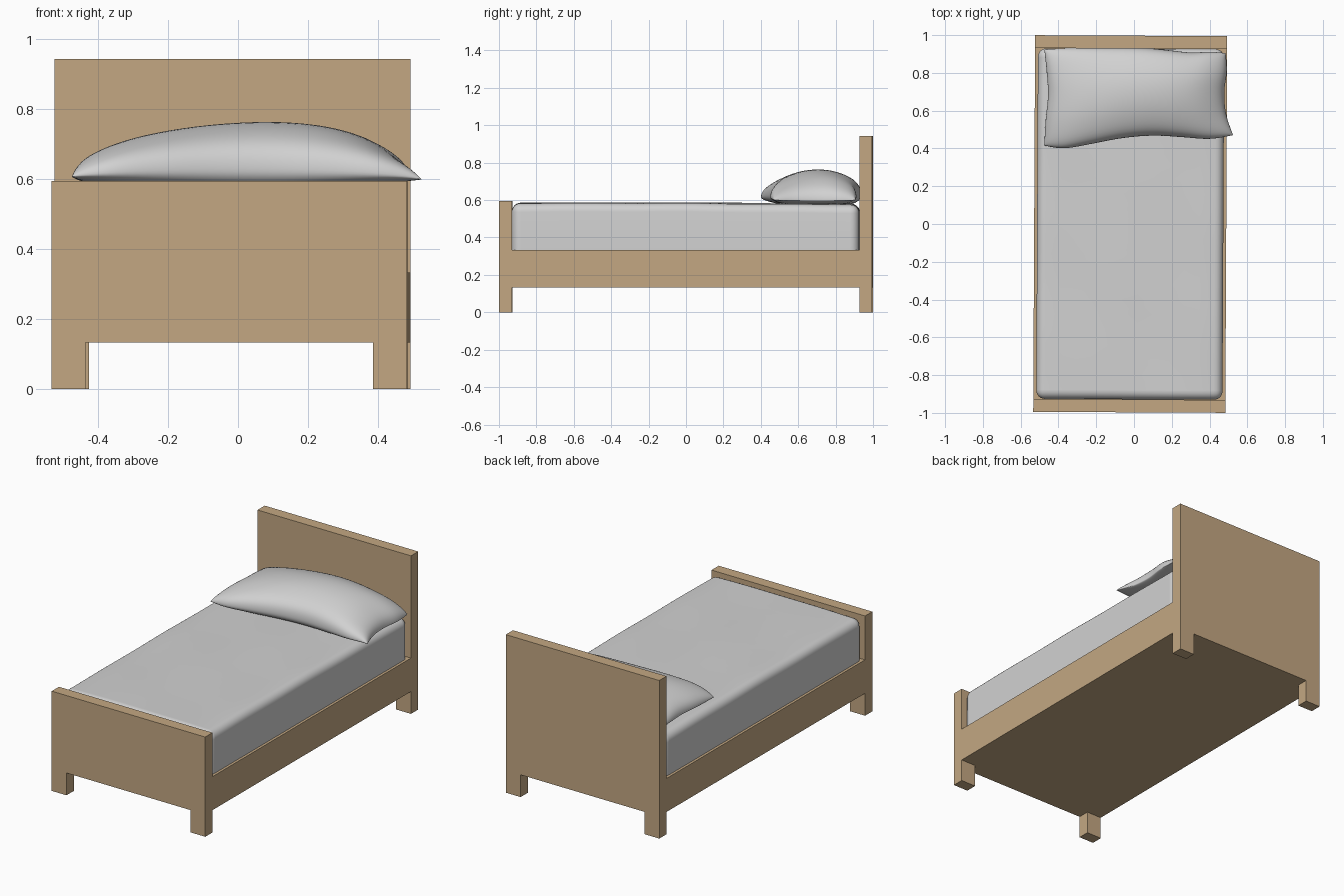
import bpy, bmesh, math
from mathutils import Vector

if "Cube" in bpy.data.objects:
    bpy.data.objects.remove(bpy.data.objects["Cube"])

W, L = 1.017, 1.994          # bed width and length
LEG_W, LEG_H, THICK = 0.098, 0.133, 0.068
RAIL_TOP = 0.333
TURN, SHIFT = -0.005, -0.02  # the bed stands very slightly turned


def material(name, rgb):
    m = bpy.data.materials.new(name)
    m.diffuse_color = (*rgb, 1)
    m.use_nodes = True
    m.node_tree.nodes["Principled BSDF"].inputs["Base Color"].default_value = m.diffuse_color
    return m


wood = material("light wood", (0.55, 0.39, 0.225))
linen = material("off white linen", (0.64, 0.64, 0.64))


def finish(name, bm, mat, turned=True, smooth=None):
    bmesh.ops.recalc_face_normals(bm, faces=bm.faces)
    me = bpy.data.meshes.new(name)
    bm.to_mesh(me)
    bm.free()
    me.materials.append(mat)
    ob = bpy.data.objects.new(name, me)
    bpy.context.collection.objects.link(ob)
    if turned:
        ob.location.x = SHIFT
        ob.rotation_euler.z = TURN
    if smooth:
        bpy.ops.object.select_all(action='DESELECT')
        ob.select_set(True)
        bpy.context.view_layer.objects.active = ob
        bpy.ops.object.shade_smooth_by_angle(angle=math.radians(smooth))
    return ob


def box(bm, lo, hi):
    r = bmesh.ops.create_cube(bm, size=1)
    lo, hi = Vector(lo), Vector(hi)
    for v in r["verts"]:
        v.co = (lo + hi) / 2 + v.co * (hi - lo)


# Head and foot boards: slab with two legs cut from the same outline
def board(name, y0, top):
    h, i = W / 2, W / 2 - LEG_W
    outline = [(-h, 0), (-i, 0), (-i, LEG_H), (i, LEG_H), (i, 0), (h, 0), (h, top), (-h, top)]
    bm = bmesh.new()
    f = bm.faces.new([bm.verts.new((x, y0, z)) for x, z in outline])
    r = bmesh.ops.extrude_face_region(bm, geom=[f])
    for v in r["geom"]:
        if isinstance(v, bmesh.types.BMVert):
            v.co.y += THICK
    finish(name, bm, wood)


board("footboard", -L / 2, 0.595)
board("headboard", L / 2 - THICK, 0.943)

# Solid base between the boards
bm = bmesh.new()
e = L / 2 - THICK
box(bm, (-W / 2, -e, LEG_H), (W / 2, e, RAIL_TOP))
finish("bed_base", bm, wood)

# Mattress: rounded box with a softly uneven top
bm = bmesh.new()
MW, ML, MT = 0.493, 0.928, 0.582
box(bm, (-MW, -ML, RAIL_TOP), (MW, ML, MT))
edges = [ed for ed in bm.edges if max(v.co.z for v in ed.verts) > 0.5]
bmesh.ops.bevel(bm, geom=edges, offset=0.045, segments=6, profile=0.5, affect='EDGES')
for axis, half in ((0, 0.45), (1, 0.88)):
    n = round(half * 2 / 0.08)
    for k in range(n + 1):
        p = Vector((0, 0, 0))
        p[axis] = -half + 2 * half * k / n
        d = Vector((0, 0, 0))
        d[axis] = 1
        bmesh.ops.bisect_plane(bm, geom=bm.verts[:] + bm.edges[:] + bm.faces[:],
                               plane_co=p, plane_no=d)
for v in bm.verts:
    if v.co.z > 0.53:
        x, y = v.co.x, v.co.y
        v.co.z += 0.004 * math.cos(x * 3) - 0.007 * y * (y > 0)
        v.co.z += 0.002 * math.sin(9 * x + 4 * y) * math.sin(7 * y - 2 * x)
finish("mattress", bm, linen, smooth=40)


# Pillow: four wavy edges blended into a sheet, then puffed up
def spline(pts, t):
    n = len(pts) - 1
    i = min(int(t * n), n - 1)
    f = t * n - i
    p = [Vector(pts[max(0, min(n, i + k))]) for k in (-1, 0, 1, 2)]
    return 0.5 * (2 * p[1] + (p[2] - p[0]) * f + (2 * p[0] - 5 * p[1] + 4 * p[2] - p[3]) * f * f
                  + (3 * p[1] - p[0] - 3 * p[2] + p[3]) * f ** 3)


front = [(-.475, .415), (-.37, .40), (-.22, .425), (-.06, .455), (.10, .468), (.25, .46), (.40, .45), (.525, .47)]
back = [(-.475, .925), (-.32, .933), (-.15, .935), (.02, .935), (.17, .922), (.30, .908), (.40, .912), (.485, .905)]
left = [front[0], (-.468, .55), (-.455, .68), (-.462, .80), back[0]]
right = [front[-1], (.488, .58), (.478, .70), (.492, .81), back[-1]]


def sheet(s, t):
    c = [Vector(p) for p in (front[0], front[-1], back[0], back[-1])]
    blend = (1 - t) * spline(front, s) + t * spline(back, s) \
        + (1 - s) * spline(left, t) + s * spline(right, t)
    return blend - ((1 - s) * (1 - t) * c[0] + s * (1 - t) * c[1] + (1 - s) * t * c[2] + s * t * c[3])


bm = bmesh.new()
NU, NV = 48, 32
grid = {}
for side in (1, -1):
    for a in range(NU + 1):
        for b in range(NV + 1):
            rim = a in (0, NU) or b in (0, NV)
            if rim and side < 0:
                grid[side, a, b] = grid[1, a, b]
                continue
            u, w = -math.cos(math.pi * a / NU), -math.cos(math.pi * b / NV)
            xy = sheet((u + 1) / 2, (w + 1) / 2)
            seam = 0.607 + 0.022 * (1 - u * u) - 0.008 * max(u, 0) ** 4
            puff = (1 - u * u) ** 0.55 * (1 - w * w) ** 0.5
            if side > 0:
                z = seam + puff * (0.135 + 0.01 * u * (1 - u * u))
            else:
                z = seam - min(1, puff * 1.6) * (seam - 0.578)
            grid[side, a, b] = bm.verts.new((xy.x, xy.y, z))
    for a in range(NU):
        for b in range(NV):
            q = [grid[side, a + i, b + j] for i, j in ((0, 0), (1, 0), (1, 1), (0, 1))]
            bm.faces.new(q)
# round off the pointed corners and rim
for _ in range(3):
    bmesh.ops.smooth_vert(bm, verts=bm.verts, factor=0.5, use_axis_x=True, use_axis_y=True, use_axis_z=True)
finish("pillow", bm, linen, turned=False, smooth=80)
